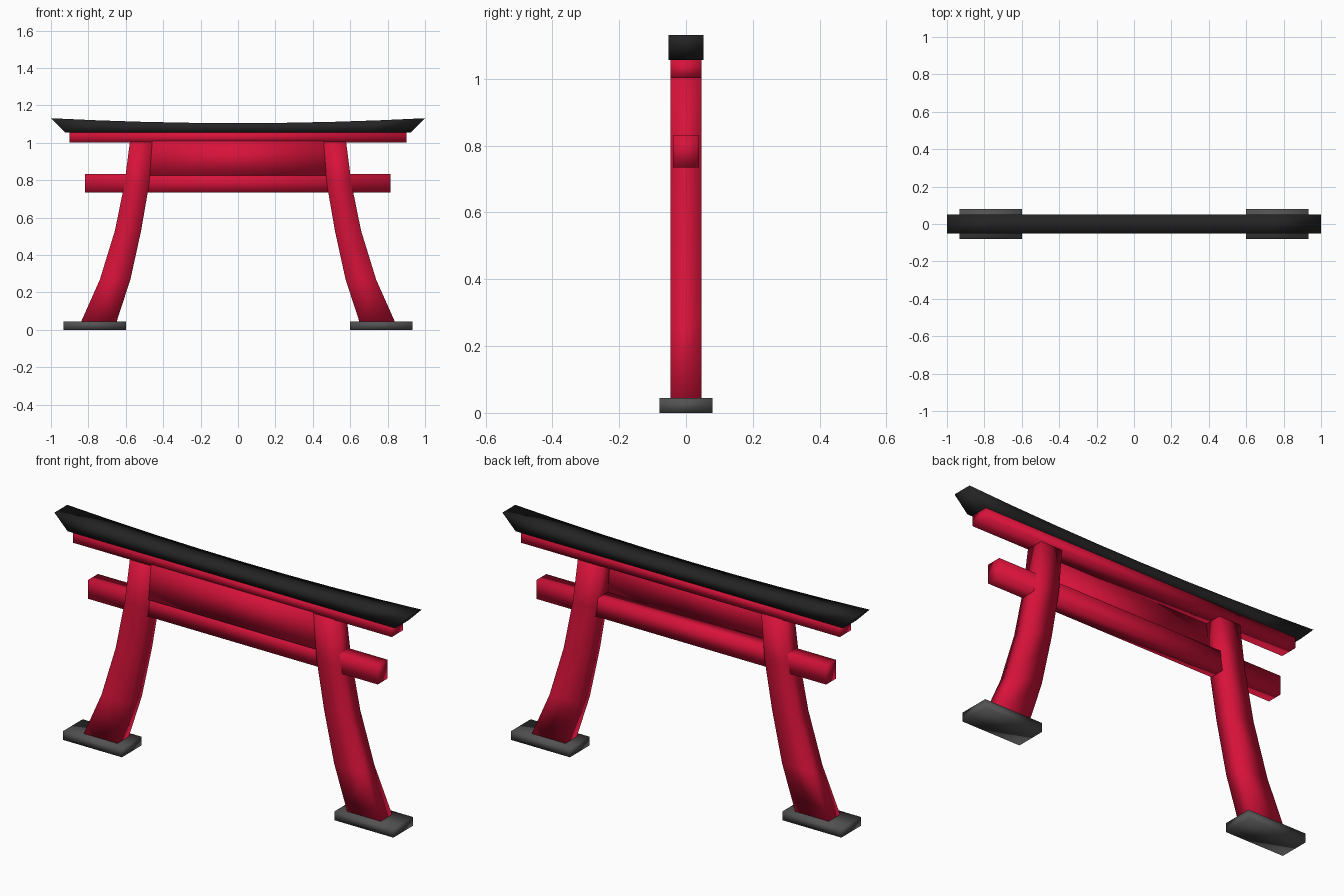
import bpy, bmesh

if "Cube" in bpy.data.objects:
    bpy.data.objects.remove(bpy.data.objects["Cube"])


def material(name, rgb):
    m = bpy.data.materials.new(name)
    m.diffuse_color = (*rgb, 1.0)
    m.use_nodes = True
    m.node_tree.nodes["Principled BSDF"].inputs["Base Color"].default_value = m.diffuse_color
    return m


RED = material("crimson red", (0.68, 0.006, 0.042))
BLACK = material("roof black", (0.017, 0.017, 0.017))
GREY = material("stone grey", (0.085, 0.085, 0.085))


def loft(name, rings, mat):
    """Skin a row of four-cornered rings into a closed, smooth-shaded solid."""
    bm = bmesh.new()
    loops = [[bm.verts.new(p) for p in ring] for ring in rings]
    for a, b in zip(loops, loops[1:]):
        for i in range(4):
            j = (i + 1) % 4
            bm.faces.new((a[i], a[j], b[j], b[i]))
    bm.faces.new(loops[0])
    bm.faces.new(loops[-1])
    bmesh.ops.recalc_face_normals(bm, faces=bm.faces)
    for f in bm.faces:
        f.smooth = True
    me = bpy.data.meshes.new(name)
    bm.to_mesh(me)
    bm.free()
    me.materials.append(mat)
    ob = bpy.data.objects.new(name, me)
    bpy.context.collection.objects.link(ob)
    return ob


def flat_ring(x0, x1, y0, y1, z):
    return [(x0, y0, z), (x1, y0, z), (x1, y1, z), (x0, y1, z)]


def box(name, x0, x1, y, z0, z1, mat):
    return loft(name, [flat_ring(x0, x1, -y, y, z) for z in (z0, z1)], mat)


# Flared pillars (inner x, outer x, height) on stone feet
PILLAR = [(0.65, 0.84, 0.04), (0.575, 0.738, 0.27), (0.518, 0.658, 0.53),
          (0.475, 0.607, 0.78), (0.457, 0.578, 1.005)]
for side, s in (("left", -1), ("right", 1)):
    loft(side + "_pillar",
         [flat_ring(s * i, s * o, -0.046, 0.046, z) for i, o, z in PILLAR], RED)
    box(side + "_foot", s * 0.60, s * 0.932, 0.079, 0, 0.045, GREY)

# Cross beams
box("lower_beam", -0.818, 0.816, 0.039, 0.735, 0.832, RED)
box("upper_beam", -0.90, 0.90, 0.046, 1.002, 1.057, RED)

# Thin panel between the beams, flush with the front
loft("front_panel", [flat_ring(-w, w, -0.047, -0.042, z)
                     for w, z in ((0.472, 0.825), (0.458, 1.01))], RED)

# Roof with a gently sagging top and slanted ends
rings = []
for k in range(9):
    t = k / 4 - 1
    top = 1.105 + 0.026 * t * t
    rings.append([(t, -0.052, top), (t, 0.052, top),
                  (t * 0.925, 0.052, 1.056), (t * 0.925, -0.052, 1.056)])
loft("roof", rings, BLACK)
